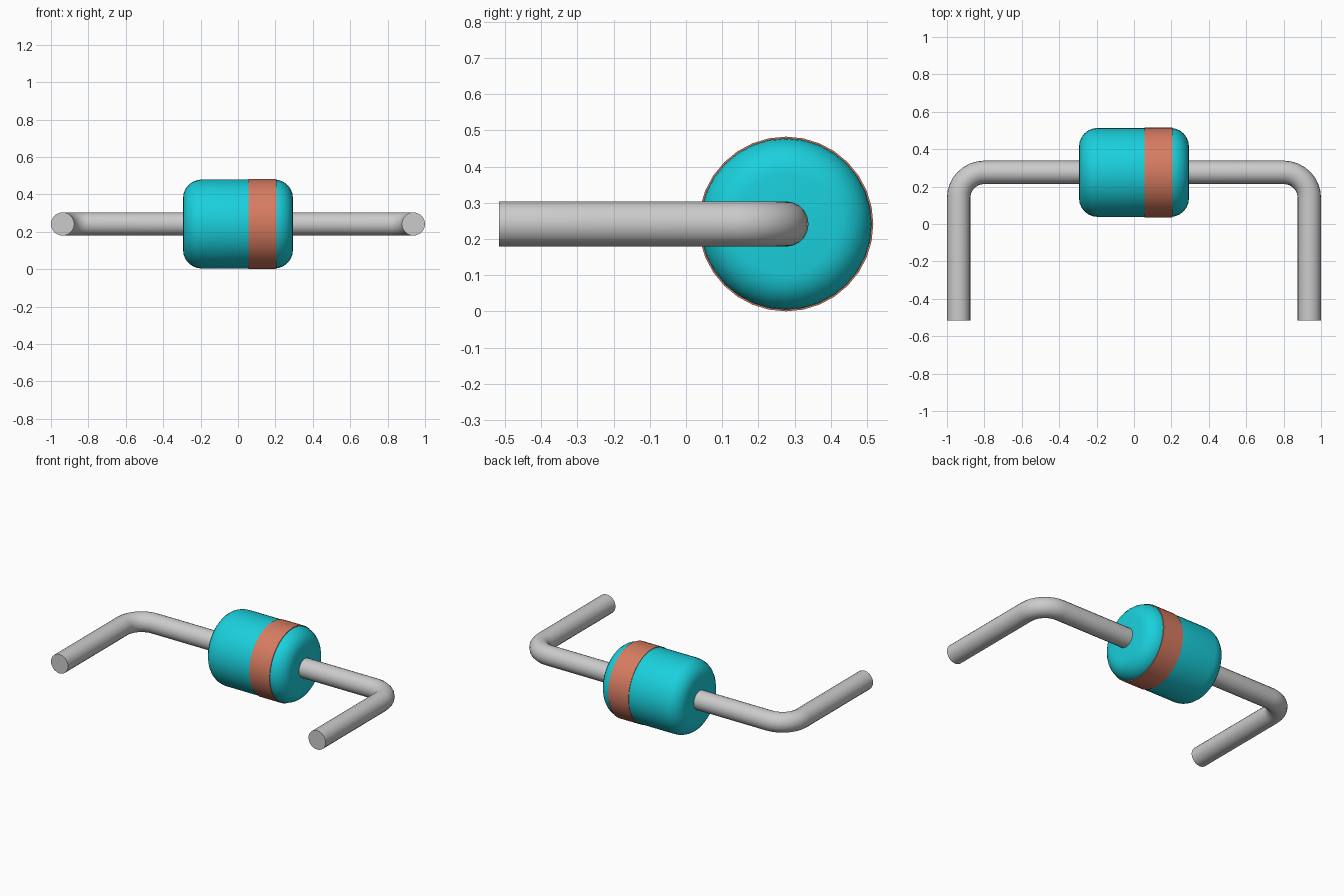
import bpy, bmesh
from math import sin, cos, pi, radians

if "Cube" in bpy.data.objects:
    bpy.data.objects.remove(bpy.data.objects["Cube"])

CY, CZ = 0.276, 0.2415      # axis of the component body
SIDES = 32


def material(name, rgb):
    m = bpy.data.materials.new(name)
    m.diffuse_color = (*rgb, 1)
    m.use_nodes = True
    m.node_tree.nodes["Principled BSDF"].inputs["Base Color"].default_value = m.diffuse_color
    return m


def smooth(ob):
    bpy.ops.object.select_all(action='DESELECT')
    ob.select_set(True)
    bpy.context.view_layer.objects.active = ob
    bpy.ops.object.shade_smooth_by_angle(angle=radians(35))


def lathe_x(name, profile, mat, closed=False):
    """Spin (x, radius) points around the body axis."""
    bm = bmesh.new()
    rings = [[bm.verts.new((x, CY + r * cos(2 * pi * i / SIDES), CZ + r * sin(2 * pi * i / SIDES)))
              for i in range(SIDES)] for x, r in profile]
    pairs = list(zip(rings, rings[1:]))
    if closed:
        pairs.append((rings[-1], rings[0]))
    else:
        bm.faces.new(rings[0])
        bm.faces.new(rings[-1])
    for a, b in pairs:
        for i in range(SIDES):
            j = (i + 1) % SIDES
            bm.faces.new((a[i], a[j], b[j], b[i]))
    bmesh.ops.recalc_face_normals(bm, faces=bm.faces)
    me = bpy.data.meshes.new(name)
    bm.to_mesh(me)
    bm.free()
    me.materials.append(mat)
    ob = bpy.data.objects.new(name, me)
    bpy.context.collection.objects.link(ob)
    smooth(ob)
    return ob


def wire(name, points, radius):
    """Round wire with capped ends along a path."""
    cu = bpy.data.curves.new(name, 'CURVE')
    cu.dimensions = '3D'
    cu.bevel_depth = radius
    cu.bevel_resolution = 8
    cu.use_fill_caps = True
    sp = cu.splines.new('POLY')
    sp.points.add(len(points) - 1)
    for p, co in zip(sp.points, points):
        p.co = (*co, 1)
    ob = bpy.data.objects.new(name, cu)
    bpy.context.collection.objects.link(ob)
    bpy.ops.object.select_all(action='DESELECT')
    ob.select_set(True)
    bpy.context.view_layer.objects.active = ob
    bpy.ops.object.convert(target='MESH')
    ob = bpy.context.view_layer.objects.active
    bm = bmesh.new()
    bm.from_mesh(ob.data)
    bmesh.ops.remove_doubles(bm, verts=bm.verts, dist=1e-5)
    bmesh.ops.recalc_face_normals(bm, faces=bm.faces)
    bm.to_mesh(ob.data)
    bm.free()
    smooth(ob)
    return ob


# Rounded cylindrical body
HALF, RAD, FIL = 0.294, 0.238, 0.1
arc = [(HALF - FIL + FIL * sin(t), RAD - FIL + FIL * cos(t))
       for t in (pi / 2 * k / 6 for k in range(7))]
body_profile = [(-x, r) for x, r in reversed(arc)] + arc
lathe_x("body", body_profile, material("teal", (0.01, 0.63, 0.72)))

# Polarity band, slightly proud of the body
lathe_x("polarity_band", [(0.057, 0.225), (0.057, 0.2412), (0.205, 0.2412), (0.205, 0.225)],
        material("rust_red", (0.68, 0.2, 0.12)), closed=True)

# Bent wire leads, one on each side
LEG_X, WR, BEND = 0.9375, 0.0625, 0.137
for side, name in ((-1, "left_lead"), (1, "right_lead")):
    path = [(side * 0.27, CY, CZ)]
    for k in range(9):
        t = pi / 2 * k / 8
        path.append((side * (LEG_X - BEND + BEND * sin(t)), CY - BEND + BEND * cos(t), CZ))
    path.append((side * LEG_X, -0.517, CZ))
    wire(name, path, WR)
